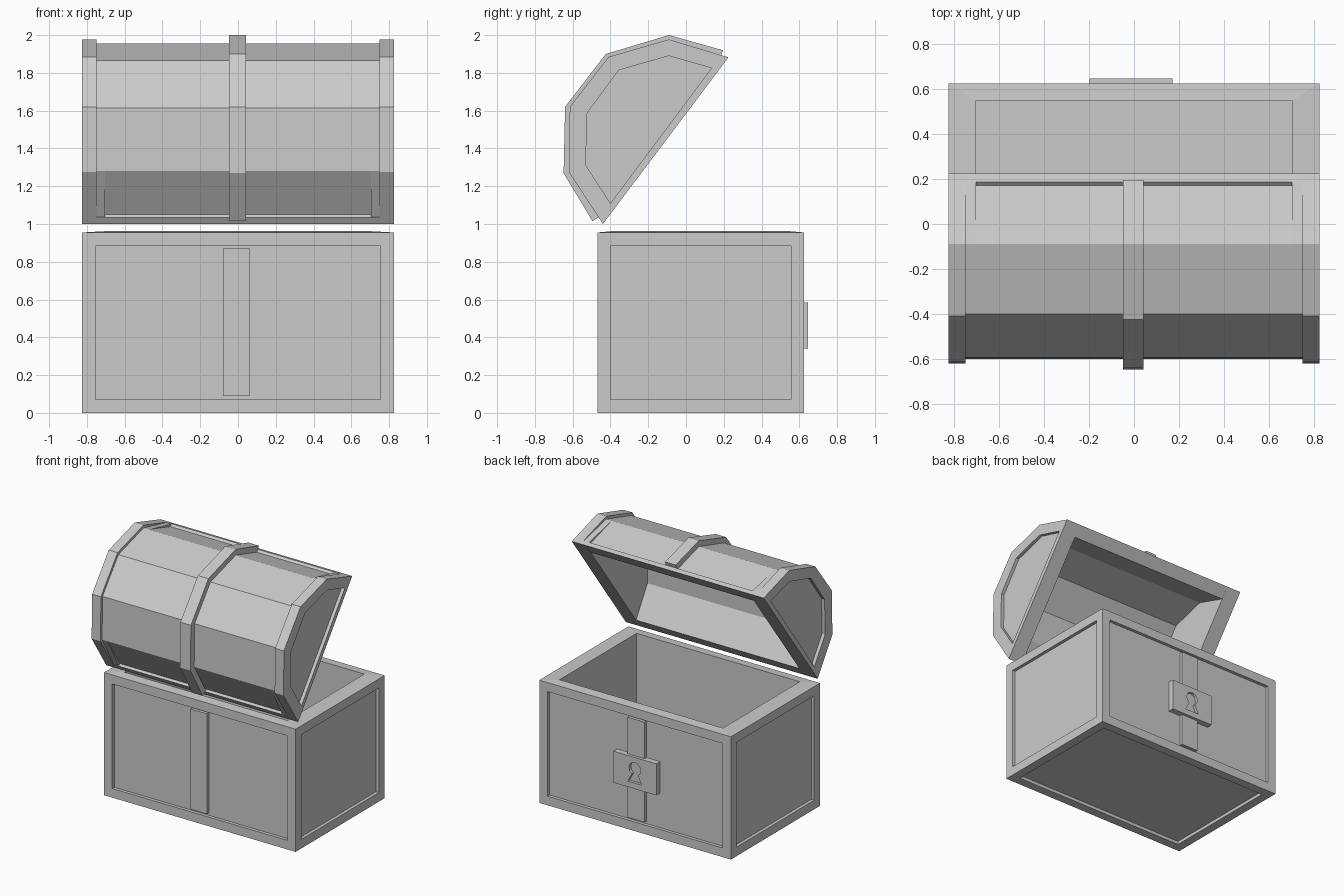
import bpy, bmesh, math
from mathutils import Vector

if "Cube" in bpy.data.objects:
    bpy.data.objects.remove(bpy.data.objects["Cube"])


def finish(name, bm):
    bmesh.ops.recalc_face_normals(bm, faces=bm.faces[:])
    me = bpy.data.meshes.new(name)
    bm.to_mesh(me)
    bm.free()
    ob = bpy.data.objects.new(name, me)
    bpy.context.collection.objects.link(ob)
    return ob


def prism(name, pts, x0, x1):
    """Extrude a (y, z) outline along x."""
    bm = bmesh.new()
    f = bm.faces.new([bm.verts.new((x0, y, z)) for y, z in pts])
    ext = bmesh.ops.extrude_face_region(bm, geom=[f])
    vs = [g for g in ext["geom"] if isinstance(g, bmesh.types.BMVert)]
    bmesh.ops.translate(bm, verts=vs, vec=(x1 - x0, 0, 0))
    return finish(name, bm)


def frame(name, outer, inner, x0, x1):
    """Closed ring between two matching (y, z) outlines."""
    bm = bmesh.new()
    loops = [[bm.verts.new((x, y, z)) for y, z in pts]
             for x, pts in ((x0, outer), (x1, outer), (x1, inner), (x0, inner))]
    n = len(outer)
    for k in range(4):
        a, b = loops[k], loops[(k + 1) % 4]
        for i in range(n):
            j = (i + 1) % n
            bm.faces.new((a[i], a[j], b[j], b[i]))
    return finish(name, bm)


def box(name, lo, hi):
    return prism(name, [(lo[1], lo[2]), (hi[1], lo[2]), (hi[1], hi[2]), (lo[1], hi[2])], lo[0], hi[0])


# chest body: sunken panels on sides and bottom, hollow from the top
bm = bmesh.new()
bmesh.ops.create_cube(bm, size=1)
for v in bm.verts:
    v.co = Vector((v.co.x * 1.65, v.co.y * 1.095 + 0.078, (v.co.z + 0.5) * 0.955))
bm.normal_update()
top = [f for f in bm.faces if f.normal.z > 0.5]
sides = [f for f in bm.faces if f.normal.z < 0.5]
bmesh.ops.inset_individual(bm, faces=sides, thickness=0.1, depth=0)
bmesh.ops.inset_individual(bm, faces=sides, thickness=0.0001, depth=-0.025)
bmesh.ops.inset_individual(bm, faces=top, thickness=0.1, depth=0)
for v in top[0].verts:
    v.co = Vector((math.copysign(0.703, v.co.x), 0.55 if v.co.y > 0 else -0.395, 0.962))
ext = bmesh.ops.extrude_face_region(bm, geom=top)
for g in ext["geom"]:
    if isinstance(g, bmesh.types.BMVert):
        g.co.z = 0.1
bmesh.ops.delete(bm, geom=[f for f in top if f.is_valid], context='FACES')
finish("chest_body", bm)

# upright straps on the two long sides
box("front_strap", (-0.08, -0.469, 0.09), (0.06, -0.44, 0.87))
box("back_strap", (-0.08, 0.595, 0.09), (0.065, 0.625, 0.87))

# lock plate with keyhole
plate = box("lock_plate", (-0.197, 0.60, 0.34), (0.172, 0.647, 0.585))
hole = [(0.05 * math.cos(math.radians(a)), 0.495 + 0.05 * math.sin(math.radians(a)))
        for a in range(-60, 241, 30)]
hole = [(-0.06, 0.385), (0.06, 0.385)] + hole
cutter = prism("keyhole_cutter", hole, 0.625, 0.7)
for v in cutter.data.vertices:
    x, y, z = v.co
    v.co = (-0.012 - y, x, z)
cutter.hide_render = True
cutter.display_type = 'WIRE'
cut = plate.modifiers.new("keyhole", 'BOOLEAN')
cut.operation = 'DIFFERENCE'
cut.solver = 'EXACT'
cut.object = cutter

# lid outlines (y, z), from hinge edge to opening edge
rim = [(-0.44, 1.0), (-0.62, 1.275), (-0.615, 1.62), (-0.41, 1.885), (-0.09, 1.977), (0.225, 1.882)]
skin = [(-0.43, 1.02), (-0.60, 1.28), (-0.595, 1.615), (-0.40, 1.865), (-0.09, 1.955), (0.20, 1.87)]
cavity = [(-0.39, 1.067), (-0.53, 1.30), (-0.525, 1.59), (-0.36, 1.81), (-0.09, 1.885), (0.165, 1.805)]
panel = [(-0.40, 1.11), (-0.53, 1.31), (-0.525, 1.585), (-0.355, 1.815), (-0.09, 1.89), (0.135, 1.825)]
strap = [(-0.495, 1.015), (-0.648, 1.27), (-0.64, 1.62), (-0.425, 1.90), (-0.09, 2.0), (0.195, 1.92)]
strap_in = [(-0.455, 1.04)] + skin[1:5] + [(0.18, 1.875)]

# lid shell and edge trim along the mouth
prism("lid_shell", skin + cavity[::-1], -0.76, 0.76)
prism("lid_hinge_trim", [(-0.44, 1.0), (-0.463, 1.035), (-0.42, 1.08), (-0.39, 1.067)], -0.76, 0.76)
prism("lid_opening_trim", [(0.225, 1.882), (0.188, 1.893), (0.14, 1.85), (0.165, 1.805)], -0.76, 0.76)

# lid end bands with sunken end panels
for side, s in (("left", -1), ("right", 1)):
    frame("lid_end_band_" + side, rim, panel, s * 0.75, s * 0.826)
    prism("lid_end_panel_" + side, [rim[0]] + skin[1:5] + [rim[5]], s * 0.703, s * 0.80)

# middle lid strap
prism("lid_middle_strap", strap + strap_in[::-1], -0.048, 0.043)
